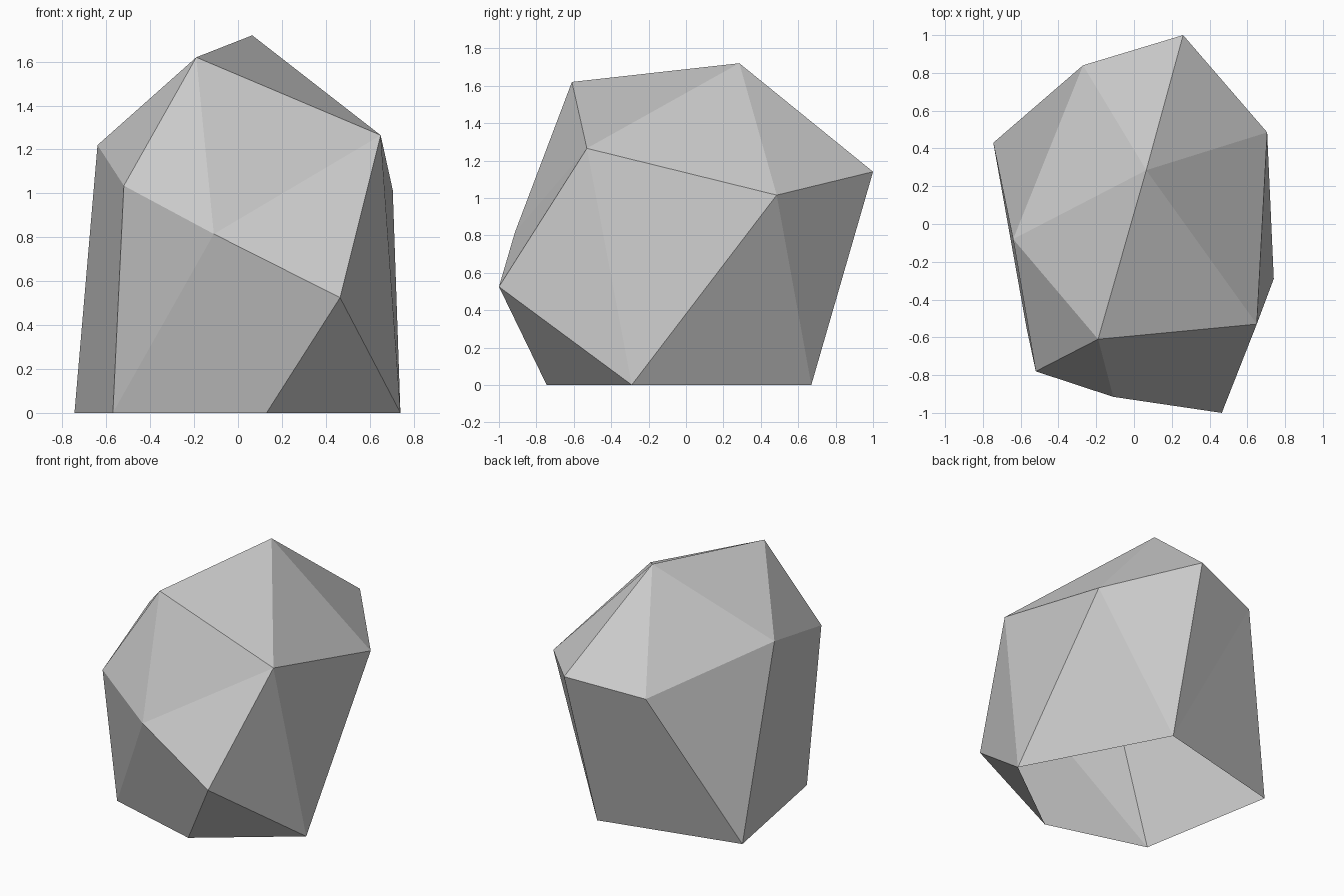
import bpy
import bmesh

# Remove the default cube only
cube = bpy.data.objects.get("Cube")
if cube:
    bpy.data.objects.remove(cube, do_unlink=True)


def make_material(name, colour):
    material = bpy.data.materials.new(name)
    material.use_nodes = True
    material.diffuse_color = colour
    shader = next(n for n in material.node_tree.nodes if n.type == "BSDF_PRINCIPLED")
    shader.inputs["Base Color"].default_value = colour
    shader.inputs["Roughness"].default_value = 0.9
    return material


def build_shell(name, corners, facets, material):
    """Make a flat-shaded, open-bottomed shell from named corners."""
    bm = bmesh.new()
    verts = {key: bm.verts.new(point) for key, point in corners.items()}
    for facet in facets.split():
        bm.faces.new([verts[key] for key in facet])

    # Consistent outward normals, checked on the highest facet
    bmesh.ops.recalc_face_normals(bm, faces=bm.faces[:])
    bm.normal_update()
    top = max(bm.faces, key=lambda face: face.calc_center_median().z)
    if top.normal.z < 0:
        bmesh.ops.reverse_faces(bm, faces=bm.faces[:])

    mesh = bpy.data.meshes.new(name)
    bm.to_mesh(mesh)
    bm.free()
    mesh.materials.append(material)
    mesh.shade_flat()
    shell = bpy.data.objects.new(name, mesh)
    bpy.context.collection.objects.link(shell)
    return shell


# Corners of the boulder, from the crown down to the open base
corners = {
    # crown
    "A": (0.065, 0.285, 1.72),
    "B": (-0.19, -0.61, 1.62),
    # shoulder ring
    "C": (0.65, -0.53, 1.265),
    "D": (0.705, 0.485, 1.015),
    "E": (0.26, 1, 1.14),
    "F": (-0.27, 0.84, 1.06),
    "H": (-0.64, -0.08, 1.22),
    "I": (-0.52, -0.78, 1.035),
    # front ledge
    "J": (-0.11, -0.915, 0.815),
    "K": (0.465, -1, 0.525),
    # base outline
    "G": (-0.745, 0.43, 0),
    "M": (-0.57, -0.545, 0),
    "P": (0.13, -0.745, 0),
    "L": (0.74, -0.29, 0),
    "N": (0.23, 0.67, 0),
}

# Each word lists the corners of one facet
crown = "ABC ACD ADE AEF AFH AHB BHI"
front = "BIJ BJC CJK IMJ JMPK PLK"
sides = "KLC CLD DLN DNE ENF FNG FGH HGMI"

stone = make_material("grey stone", (0.6, 0.6, 0.6, 1))
build_shell("boulder", corners, " ".join((crown, front, sides)), stone)
